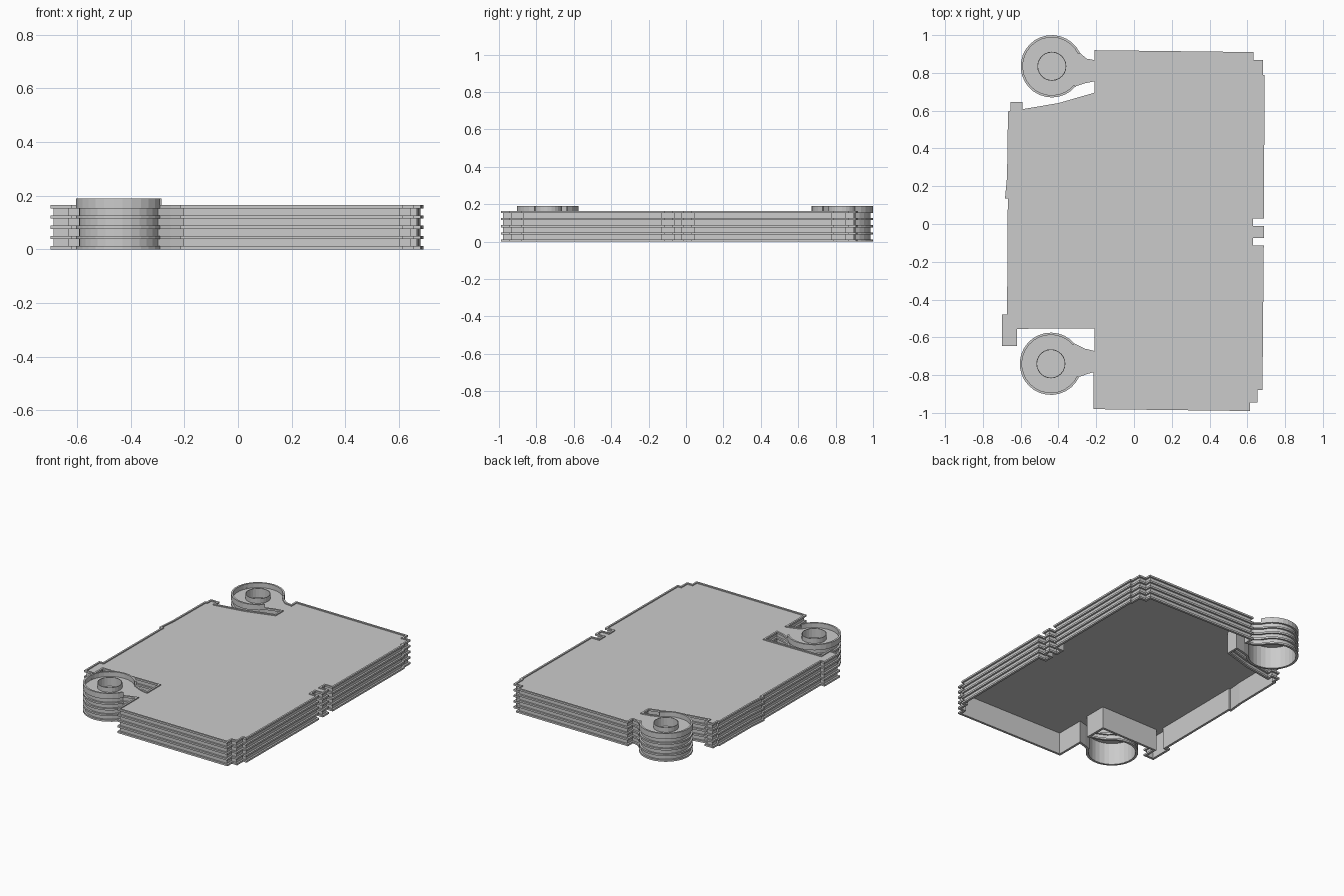
import bpy, bmesh, math
from mathutils import Vector

if "Cube" in bpy.data.objects:
    bpy.data.objects.remove(bpy.data.objects["Cube"])

LIP = 0.012      # flange overhang
TOP = 0.165      # flange stack height
EAR_TOP = 0.19
EARS = {"rear": (-0.435, 0.835, 25, 320), "front": (-0.44, -0.74, 40, 335)}
BOSS_R = 0.077


def arc(cx, cy, a0, a1, r=0.165, n=24):
    return [(cx + r * math.cos(math.radians(a0 + (a1 - a0) * i / n)),
             cy + r * math.sin(math.radians(a0 + (a1 - a0) * i / n))) for i in range(n + 1)]


def circle(cx, cy, r, n=24):
    return [(cx + r * math.cos(i * math.tau / n), cy + r * math.sin(i * math.tau / n)) for i in range(n)]


def inset(pts, d):
    """Mitred inward offset of a counter-clockwise outline."""
    out = []
    for i, p in enumerate(pts):
        a, b, c = Vector(pts[i - 1]), Vector(p), Vector(pts[(i + 1) % len(pts)])
        e, f = (b - a).normalized(), (c - b).normalized()
        n1, n2 = Vector((-e.y, e.x)), Vector((-f.y, f.x))
        q = b + (n1 + n2) * d / max(0.3, 1 + n1.dot(n2))
        out.append((q.x, q.y))
    return out


def ring(bm, pts, z):
    return [bm.verts.new((x, y, z)) for x, y in pts]


def bridge(bm, a, b):
    for i in range(len(a)):
        j = (i + 1) % len(a)
        bm.faces.new((a[i], a[j], b[j], b[i]))


def loop_edges(bm, vs):
    edges = []
    for i, v in enumerate(vs):
        w = vs[(i + 1) % len(vs)]
        edges.append(bm.edges.get((v, w)) or bm.edges.new((v, w)))
    return edges


def finish(bm, name, recalc=True):
    if recalc:
        bmesh.ops.recalc_face_normals(bm, faces=bm.faces)
    me = bpy.data.meshes.new(name)
    bm.to_mesh(me)
    bm.free()
    ob = bpy.data.objects.new(name, me)
    bpy.context.collection.objects.link(ob)
    return ob


# Plan outline of the plate with its two hinge ears
outline = [
    (-0.215, -0.98), (0.615, -0.99), (0.615, -0.945), (0.655, -0.945), (0.655, -0.88),
    (0.68, -0.88), (0.687, -0.115), (0.63, -0.115), (0.63, -0.075), (0.687, -0.075),
    (0.687, -0.01), (0.63, -0.01), (0.63, 0.03), (0.687, 0.03), (0.692, 0.79),
    (0.682, 0.79), (0.682, 0.868), (0.632, 0.868), (0.632, 0.91), (-0.21, 0.92),
    (-0.21, 0.868), (-0.25, 0.875)]
outline += arc(*EARS["rear"])
outline += [
    (-0.26, 0.745), (-0.21, 0.755), (-0.21, 0.695), (-0.40, 0.64), (-0.59, 0.608),
    (-0.59, 0.645), (-0.655, 0.645), (-0.655, 0.60), (-0.667, 0.595), (-0.672, 0.25),
    (-0.683, 0.135), (-0.668, 0.135), (-0.672, -0.48), (-0.70, -0.48), (-0.70, -0.645),
    (-0.62, -0.645), (-0.62, -0.555), (-0.21, -0.552), (-0.21, -0.672), (-0.26, -0.66)]
outline += arc(*EARS["front"])
outline += [(-0.25, -0.795), (-0.215, -0.785)]

# Flanged shell: five stacked flanges outside, recessed top, hollow underside
profile = [(0.016, 0.15), (0.016, 0)]
for k in range(5):
    z = k * (TOP - LIP) / 4
    profile += [(LIP, z)] if k else []
    profile += [(0, z), (0, z + LIP), (LIP, z + LIP)]
profile += [(LIP, 0.158)]
bm = bmesh.new()
rings = [ring(bm, inset(outline, d), z) for d, z in profile]
for a, b in zip(rings, rings[1:]):
    bridge(bm, a, b)
for loop, z in ((rings[0], 0.15), (rings[-1], 0.158)):
    edges = loop_edges(bm, loop)
    for cx, cy, *_ in EARS.values():
        edges += loop_edges(bm, ring(bm, circle(cx, cy, BOSS_R), z))
    bmesh.ops.triangle_fill(bm, use_beauty=True, edges=edges)
finish(bm, "flanged_plate")

for side, (cx, cy, a0, a1) in EARS.items():
    # Raised rim around the ear
    bm = bmesh.new()
    outer = arc(cx, cy, a0, a1)
    inner = arc(cx, cy, a0, a1, 0.165 - LIP)
    path = outer + inner[::-1]
    n = len(outer)
    lo, hi = ring(bm, path, TOP), ring(bm, path, EAR_TOP)
    bridge(bm, lo, hi)
    for i in range(n - 1):
        bm.faces.new((hi[i], hi[i + 1], hi[-2 - i], hi[-1 - i]))
        bm.faces.new((lo[i], lo[i + 1], lo[-2 - i], lo[-1 - i]))
    finish(bm, side + "_ear_rim")

    # Thin pin socket with a downward-facing floor
    bm = bmesh.new()
    sections = [(BOSS_R, 0.13), (BOSS_R, EAR_TOP), (BOSS_R - 0.004, EAR_TOP), (BOSS_R - 0.004, 0.13)]
    socket = [ring(bm, circle(cx, cy, r), z) for r, z in sections]
    for a, b in zip(socket, socket[1:]):
        bridge(bm, a, b)
    bm.faces.new(ring(bm, circle(cx, cy, BOSS_R), 0.13)[::-1])
    finish(bm, side + "_pin_socket", recalc=False)
